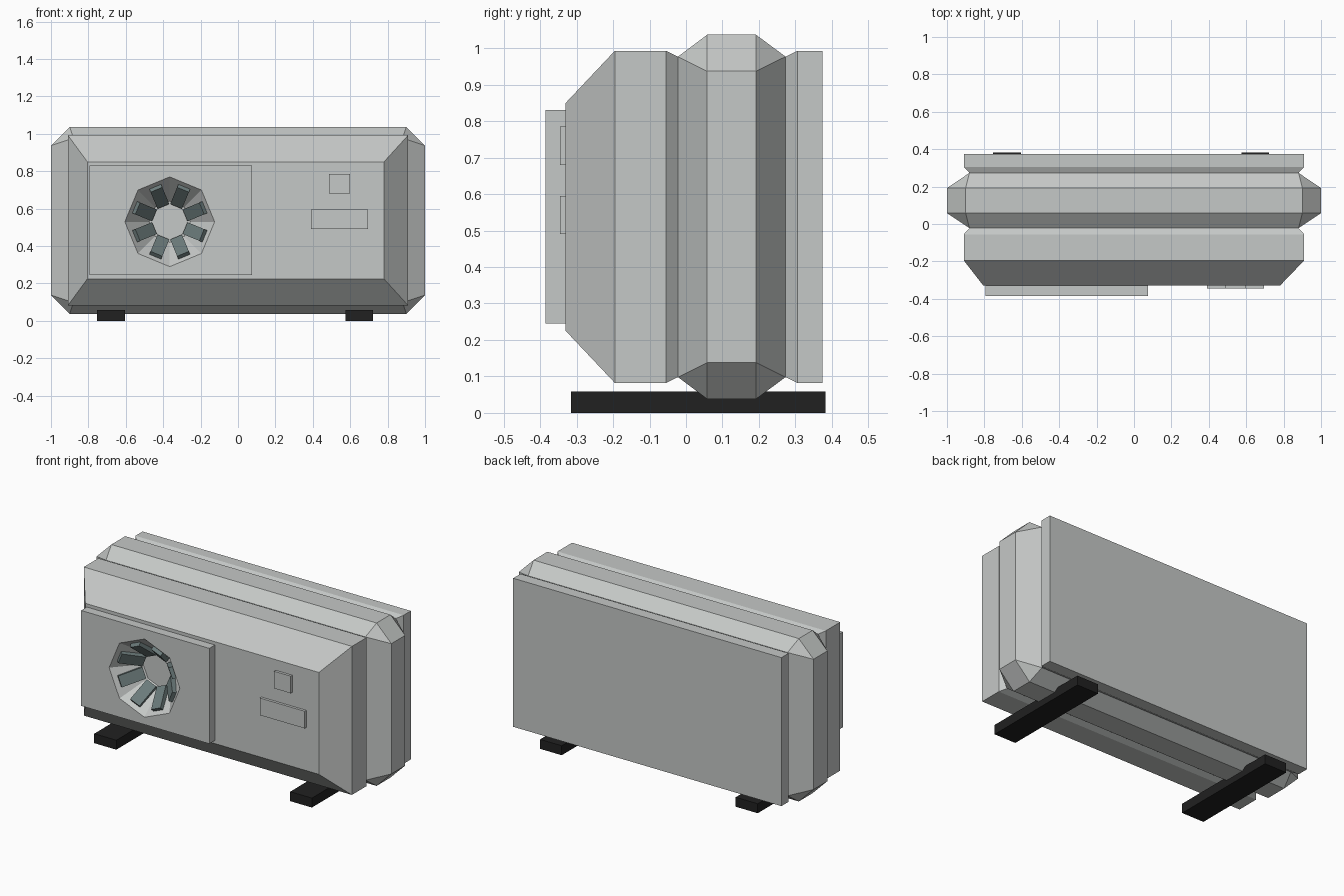
import bpy, bmesh, math
from mathutils import Matrix, Vector

if "Cube" in bpy.data.objects:
    bpy.data.objects.remove(bpy.data.objects["Cube"])


def material(name, rgb):
    m = bpy.data.materials.new(name)
    m.diffuse_color = (*rgb, 1)
    m.use_nodes = True
    m.node_tree.nodes["Principled BSDF"].inputs["Base Color"].default_value = m.diffuse_color
    return m


GREY = material("casing_grey", (0.56, 0.58, 0.57))
BLADE = material("blade_grey", (0.15, 0.20, 0.20))
BLACK = material("foot_black", (0.015, 0.015, 0.015))


def make(name, bm, mat):
    bmesh.ops.remove_doubles(bm, verts=bm.verts, dist=1e-5)
    bmesh.ops.recalc_face_normals(bm, faces=bm.faces)
    me = bpy.data.meshes.new(name)
    bm.to_mesh(me)
    bm.free()
    me.materials.append(mat)
    ob = bpy.data.objects.new(name, me)
    bpy.context.collection.objects.link(ob)
    return ob


def loft(name, rings, mat):
    """Skin between rings of points and cap both ends."""
    bm = bmesh.new()
    vs = [[bm.verts.new(p) for p in r] for r in rings]
    n = len(vs[0])
    for a, b in zip(vs, vs[1:]):
        for i in range(n):
            j = (i + 1) % n
            bm.faces.new((a[i], a[j], b[j], b[i]))
    bm.faces.new(vs[0])
    bm.faces.new(vs[-1])
    # doubled corners collapse when merged
    return make(name, bm, mat)


def box(name, lo, hi, mat, matrix=None):
    bm = bmesh.new()
    bmesh.ops.create_cube(bm, size=1)
    for v in bm.verts:
        v.co = Vector([(lo[i] + hi[i]) / 2 + v.co[i] * (hi[i] - lo[i]) for i in range(3)])
    if matrix:
        bm.transform(matrix)
    return make(name, bm, mat)


def rect_ring(y, x0, x1, z0, z1, c=0.0):
    """Rectangle at depth y with corners chamfered by c (doubled points if 0)."""
    return [(x0 + c, y, z0), (x1 - c, y, z0), (x1, y, z0 + c), (x1, y, z1 - c),
            (x1 - c, y, z1), (x0 + c, y, z1), (x0, y, z1 - c), (x0, y, z0 + c)]


# Casing: front bevel, groove, bulging band, groove, back slab
casing = loft("casing", [
    rect_ring(-0.33, -0.805, 0.78, 0.225, 0.85),
    rect_ring(-0.195, -0.91, 0.91, 0.082, 0.993),
    rect_ring(-0.055, -0.91, 0.91, 0.082, 0.993),
    rect_ring(-0.022, -0.88, 0.88, 0.098, 0.977),
    rect_ring(0.058, -1, 1, 0.038, 1.037, 0.1),
    rect_ring(0.192, -1, 1, 0.038, 1.037, 0.1),
    rect_ring(0.273, -0.88, 0.88, 0.098, 0.977),
    rect_ring(0.306, -0.91, 0.91, 0.082, 0.993),
    rect_ring(0.375, -0.91, 0.91, 0.082, 0.993)], GREY)

# Fan panel on the front
panel = box("fan_panel", (-0.795, -0.385, 0.245), (0.075, -0.325, 0.83), GREY)

# Eight-sided funnel cut through panel and casing
CX, CZ, Y0, Y1, R0, R1 = -0.365, 0.53, -0.385, -0.24, 0.24, 0.11
slope = (R0 - R1) / (Y1 - Y0)


def octagon(y, r):
    return [(CX + r * math.cos(k * math.pi / 4), y, CZ + r * math.sin(k * math.pi / 4))
            for k in range(8)]


cutter = loft("funnel_cutter", [octagon(Y0 - 0.03, R0 + 0.03 * slope), octagon(Y1, R1)], GREY)
cutter.hide_render = True
for ob in (casing, panel):
    mod = ob.modifiers.new("funnel", 'BOOLEAN')
    mod.operation = 'DIFFERENCE'
    mod.solver = 'EXACT'
    mod.object = cutter
    bpy.context.view_layer.objects.active = ob
    bpy.ops.object.modifier_apply(modifier=mod.name)
bpy.data.objects.remove(cutter)

# Eight blades lying on the funnel walls
tilt = math.atan2(Y1 - Y0, R0 - R1)
for k in range(8):
    m = (Matrix.Translation((CX, 0, CZ)) @ Matrix.Rotation((k + 0.5) * math.pi / 4, 4, 'Y')
         @ Matrix.Translation((0.155, (Y0 + Y1) / 2 + 0.002, 0))
         @ Matrix.Rotation(-tilt, 4, 'Z'))
    box("fan_blade", (-0.075, -0.022, -0.034), (0.07, 0.02, 0.034), BLADE, m)

# Raised control plates
box("square_plate", (0.487, -0.346, 0.68), (0.6, -0.325, 0.785), GREY)
box("wide_plate", (0.39, -0.346, 0.49), (0.695, -0.325, 0.595), GREY)

# Feet
for x0, x1 in ((-0.755, -0.605), (0.575, 0.722)):
    box("foot", (x0, -0.315, 0), (x1, 0.383, 0.058), BLACK)
